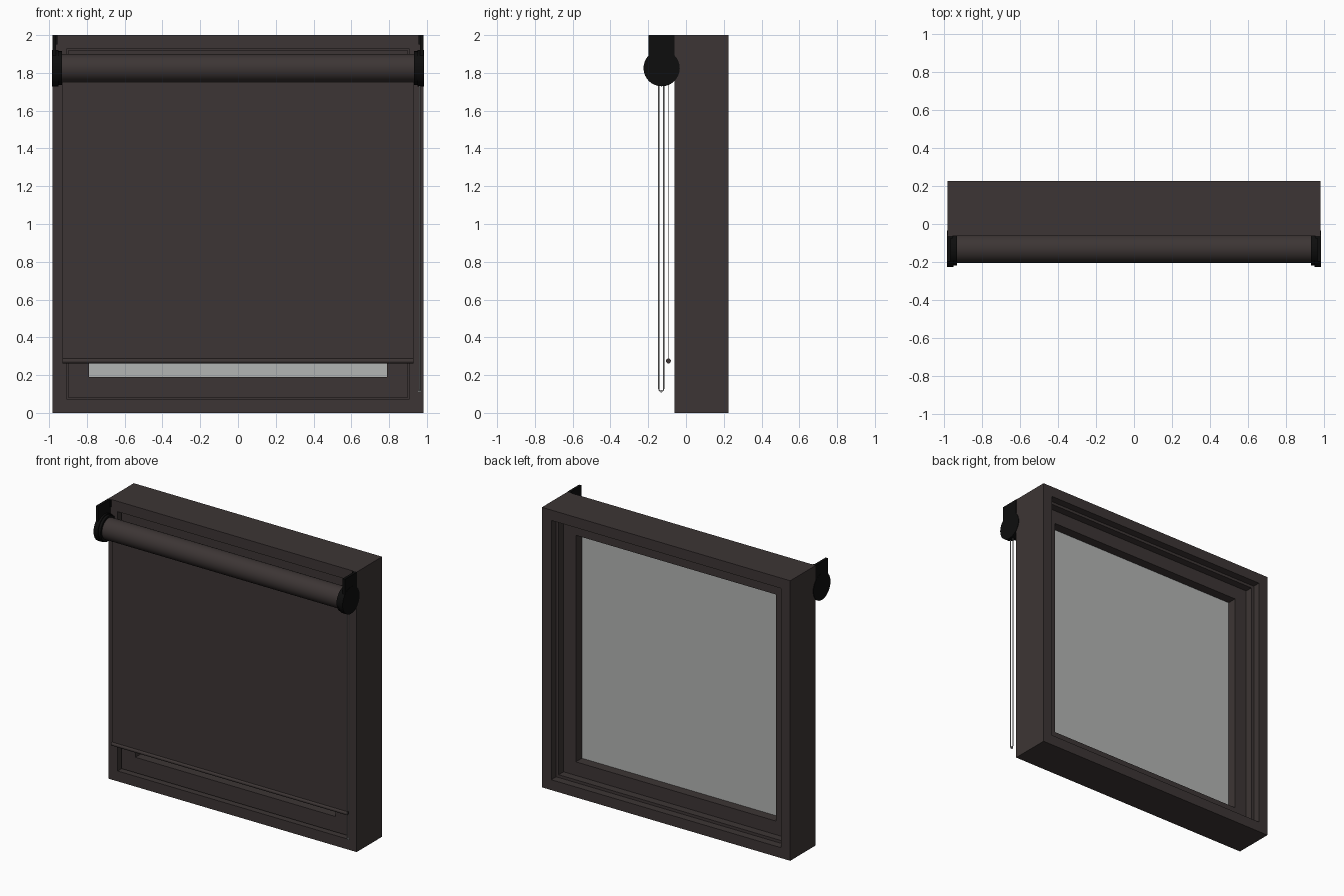
import bpy, bmesh, math
from mathutils import Matrix, Vector

if "Cube" in bpy.data.objects:
    bpy.data.objects.remove(bpy.data.objects["Cube"])


def material(name, rgb):
    m = bpy.data.materials.new(name)
    m.diffuse_color = (*rgb, 1)
    m.use_nodes = True
    m.node_tree.nodes["Principled BSDF"].inputs["Base Color"].default_value = m.diffuse_color
    return m


BROWN = material("dark_brown", (0.046, 0.036, 0.035))
BLACK = material("black", (0.004, 0.004, 0.004))
GLASS = material("pale_glass", (0.45, 0.46, 0.455))
CHAIN = material("chain_grey", (0.4, 0.4, 0.4))


def finish(name, bm, mat, smooth=False):
    bmesh.ops.recalc_face_normals(bm, faces=bm.faces)
    me = bpy.data.meshes.new(name)
    bm.to_mesh(me)
    bm.free()
    me.materials.append(mat)
    ob = bpy.data.objects.new(name, me)
    bpy.context.collection.objects.link(ob)
    if smooth:
        bpy.ops.object.select_all(action='DESELECT')
        ob.select_set(True)
        bpy.context.view_layer.objects.active = ob
        bpy.ops.object.shade_smooth_by_angle(angle=math.radians(35))
    return ob


def box(name, lo, hi, mat, bevel=0):
    bm = bmesh.new()
    bmesh.ops.create_cube(bm, size=1)
    for v in bm.verts:
        v.co = Vector([(lo[i] + hi[i]) / 2 + v.co[i] * (hi[i] - lo[i]) for i in range(3)])
    if bevel:
        bmesh.ops.bevel(bm, geom=bm.edges[:], offset=bevel, segments=2, affect='EDGES')
    return finish(name, bm, mat)


def rod(name, x0, x1, y, z, r, mat, n=32):
    """Cylinder lying along x."""
    bm = bmesh.new()
    m = Matrix.Translation(((x0 + x1) / 2, y, z)) @ Matrix.Rotation(math.pi / 2, 4, 'Y')
    bmesh.ops.create_cone(bm, cap_ends=True, segments=n, radius1=r, radius2=r,
                          depth=x1 - x0, matrix=m)
    return finish(name, bm, mat, True)


def ring_frame(name, profile, mat):
    """Sweep a closed (half width, y) profile round a rectangle with mitred corners."""
    bm = bmesh.new()
    loops = []
    for sx, sz in ((-1, -1), (1, -1), (1, 1), (-1, 1)):
        loops.append([bm.verts.new((sx * w, y, 1 + sz * (w + 0.019))) for w, y in profile])
    n = len(profile)
    for a in range(4):
        p, q = loops[a], loops[(a + 1) % 4]
        for i in range(n):
            j = (i + 1) % n
            bm.faces.new((p[i], p[j], q[j], q[i]))
    return finish(name, bm, mat)


# window: outer frame with a stepped rear rebate, sash and pane
ring_frame("outer_frame", [(0.981, -0.062), (0.981, 0.225), (0.907, 0.225), (0.907, 0.17),
                           (0.887, 0.17), (0.887, 0.11), (0.907, 0.11), (0.907, -0.062)], BROWN)
ring_frame("sash", [(0.9, -0.03), (0.9, 0.115), (0.79, 0.115), (0.79, -0.03)], BROWN)
ring_frame("sash_seal", [(0.91, -0.015), (0.91, 0.105), (0.88, 0.105), (0.88, -0.015)], BROWN)
box("glass_pane", (-0.8, 0.035, 0.17), (0.8, 0.047, 1.83), GLASS)

# blind: roll, hanging cloth and hem bar
RY, RZ = -0.129, 1.825
rod("fabric_roll", -0.937, 0.937, RY, RZ, 0.075, BROWN, 48)
box("blind_fabric", (-0.93, -0.095, 0.275), (0.93, -0.092, 1.825), BROWN)
rod("hem_bar", -0.93, 0.93, -0.093, 0.275, 0.013, BROWN, 20)

# end brackets: round cover, inner hub, wall plate and back flange
for side, s in (("left", -1), ("right", 1)):
    def span(a, b):
        return sorted((s * a, s * b))
    a, b = span(0.95, 0.984)
    rod(side + "_bracket_cover", a, b, RY, RZ, 0.096, BLACK)
    a, b = span(0.932, 0.952)
    rod(side + "_bracket_hub", a, b, RY, RZ, 0.09, BLACK)
    a, b = span(0.964, 0.983)
    box(side + "_bracket_plate", (a, -0.198, RZ), (b, -0.06, 2.0), BLACK)
    a, b = span(0.955, 0.982)
    box(side + "_bracket_flange", (a, -0.075, 1.95), (b, -0.061, 2.0), BLACK)

# pull chain: a long narrow loop with a small connector at the bottom
CX, CR = 0.962, 0.013
path = [(CX, RY - 0.002 + CR, 1.78)]
for i in range(9):
    t = math.pi * i / 8
    path.append((CX, RY - 0.002 + CR * math.cos(t), 0.128 - CR * math.sin(t)))
path.append((CX, RY - 0.002 - CR, 1.78))
cu = bpy.data.curves.new("pull_chain", 'CURVE')
cu.dimensions = '3D'
cu.bevel_depth = 0.003
cu.bevel_resolution = 2
sp = cu.splines.new('POLY')
sp.points.add(len(path) - 1)
for p, c in zip(sp.points, path):
    p.co = (*c, 1)
cu.materials.append(CHAIN)
bpy.context.collection.objects.link(bpy.data.objects.new("pull_chain", cu))
box("chain_connector", (CX - 0.008, RY - 0.007, 0.108), (CX + 0.008, RY + 0.003, 0.122), CHAIN, 0.002)
